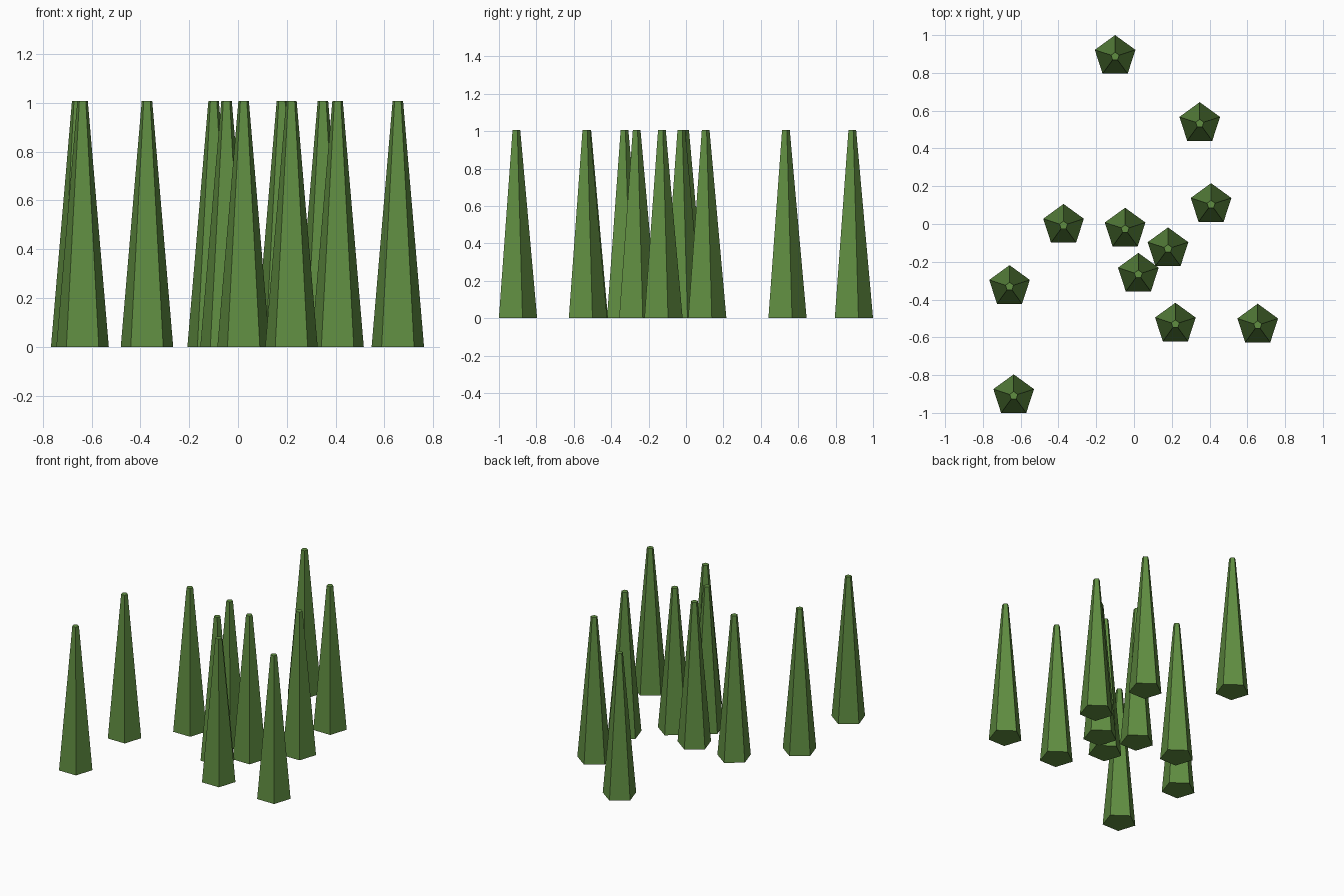
import bpy

cube = bpy.data.objects.get("Cube")
if cube:
    bpy.data.objects.remove(cube, do_unlink=True)

HEIGHT = 1.007
BASE_RADIUS = 0.113
TIP_RADIUS = 0.0226

# One leaf green for every spike
green = bpy.data.materials.new("leaf_green")
green.use_nodes = True
color = (0.117, 0.267, 0.053, 1)
green.diffuse_color = color
green.node_tree.nodes["Principled BSDF"].inputs["Base Color"].default_value = color

# Scattered ground positions of the blades
spots = [
    (-0.10, 0.887), (0.348, 0.532), (0.408, 0.103), (-0.373, -0.007),
    (-0.047, -0.027), (0.18, -0.131), (0.023, -0.266), (-0.659, -0.331),
    (0.219, -0.53), (0.655, -0.535), (-0.637, -0.909),
]

# Five-sided tapered blades, a corner pointing to the back
first = None
for x, y in spots:
    if first is None:
        bpy.ops.mesh.primitive_cone_add(
            vertices=5, radius1=BASE_RADIUS, radius2=TIP_RADIUS,
            depth=HEIGHT, location=(x, y, HEIGHT / 2))
        first = blade = bpy.context.object
        blade.data.name = "grass_blade"
        blade.data.materials.append(green)
    else:
        blade = first.copy()
        blade.location = (x, y, HEIGHT / 2)
        bpy.context.collection.objects.link(blade)
    blade.name = "grass_blade"
